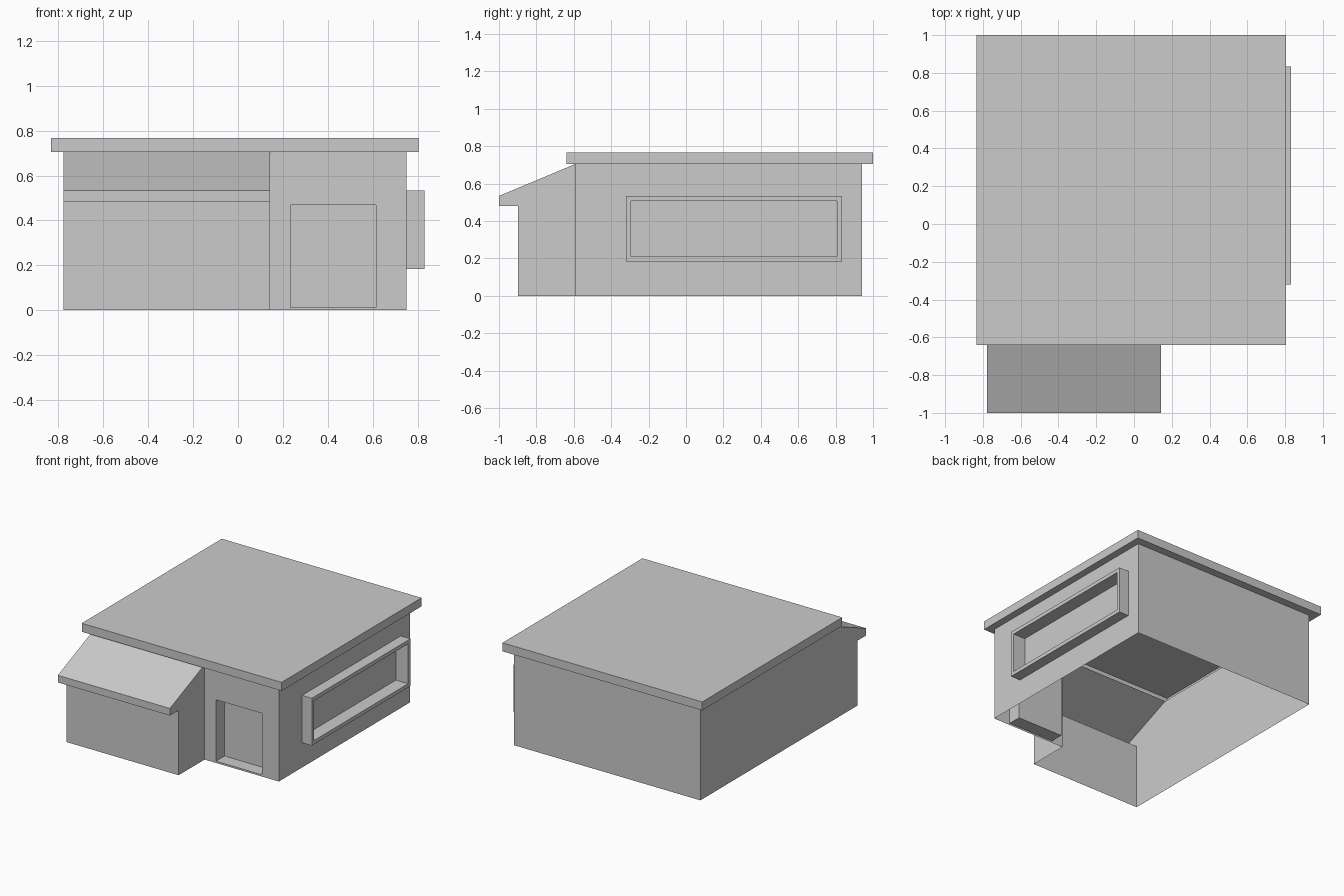
import bpy
import bmesh

if "Cube" in bpy.data.objects:
    bpy.data.objects.remove(bpy.data.objects["Cube"])

# Main dimensions
XL, XR = -0.777, 0.751        # side walls
YF, YB = -0.594, 0.941        # front and back walls
XP = 0.142                    # right side of the front bay
WALL_TOP, ROOF_TOP = 0.704, 0.767


def on_x(x, y0, y1, z0, z1):
    """Rectangle facing +x."""
    return [(x, y0, z0), (x, y1, z0), (x, y1, z1), (x, y0, z1)]


def on_y(y, x0, x1, z0, z1):
    """Rectangle facing -y."""
    return [(x0, y, z0), (x1, y, z0), (x1, y, z1), (x0, y, z1)]


def on_z(z, x0, x1, y0, y1):
    """Rectangle facing +z."""
    return [(x0, y0, z), (x1, y0, z), (x1, y1, z), (x0, y1, z)]


def finish(bm, name):
    mesh = bpy.data.meshes.new(name)
    bm.to_mesh(mesh)
    bm.free()
    obj = bpy.data.objects.new(name, mesh)
    bpy.context.collection.objects.link(obj)
    return obj


def stepped_panel(name, loops, flip=False):
    """Bridge successive rectangles and cap the last one."""
    bm = bmesh.new()
    rings = [[bm.verts.new(p) for p in loop] for loop in loops]
    for a, b in zip(rings, rings[1:]):
        for i in range(4):
            j = (i + 1) % 4
            bm.faces.new((a[i], a[j], b[j], b[i]))
    bm.faces.new(rings[-1])
    if flip:
        bmesh.ops.reverse_faces(bm, faces=bm.faces[:])
    return finish(bm, name)


# Plain walls
stepped_panel("left_wall", [on_x(XL, YF, YB, 0, WALL_TOP)], flip=True)
stepped_panel("back_wall", [on_y(YB, XL, XR, 0, WALL_TOP)], flip=True)

# Front wall with recessed doorway
door = (0.235, 0.614, 0.013, 0.468)
stepped_panel("front_wall_with_doorway", [
    on_y(YF, XP, XR, 0, WALL_TOP),
    on_y(YF, *door),
    on_y(YF + 0.1, *door),
])

# Right wall with projecting window frame and recessed pane
frame = (-0.321, 0.834, 0.183, 0.534)
pane = (-0.294, 0.807, 0.211, 0.506)
stepped_panel("right_wall_with_window", [
    on_x(XR, YF, YB, 0, WALL_TOP),
    on_x(XR, *frame),
    on_x(0.83, *frame),
    on_x(0.83, *pane),
    on_x(0.73, *pane),
])

# Flat roof: soffit ring, fascia and top
eaves = (-0.833, 0.805, -0.64, 1.0)
stepped_panel("flat_roof", [
    on_z(WALL_TOP, XL, XR, YF, YB),
    on_z(WALL_TOP, *eaves),
    on_z(ROOF_TOP, *eaves),
])

# Front bay with lean-to roof, open underneath and towards the house
profile = [(-0.898, 0), (YF, 0), (YF, WALL_TOP),
           (-1.0, 0.534), (-1.0, 0.481), (-0.898, 0.481)]
bm = bmesh.new()
left = [bm.verts.new((XL, y, z)) for y, z in profile]
right = [bm.verts.new((XP, y, z)) for y, z in profile]
bm.faces.new(right)
bm.faces.new(left[::-1])
for i in range(2, 6):
    j = (i + 1) % 6
    bm.faces.new((right[j], right[i], left[i], left[j]))
finish(bm, "front_bay")
